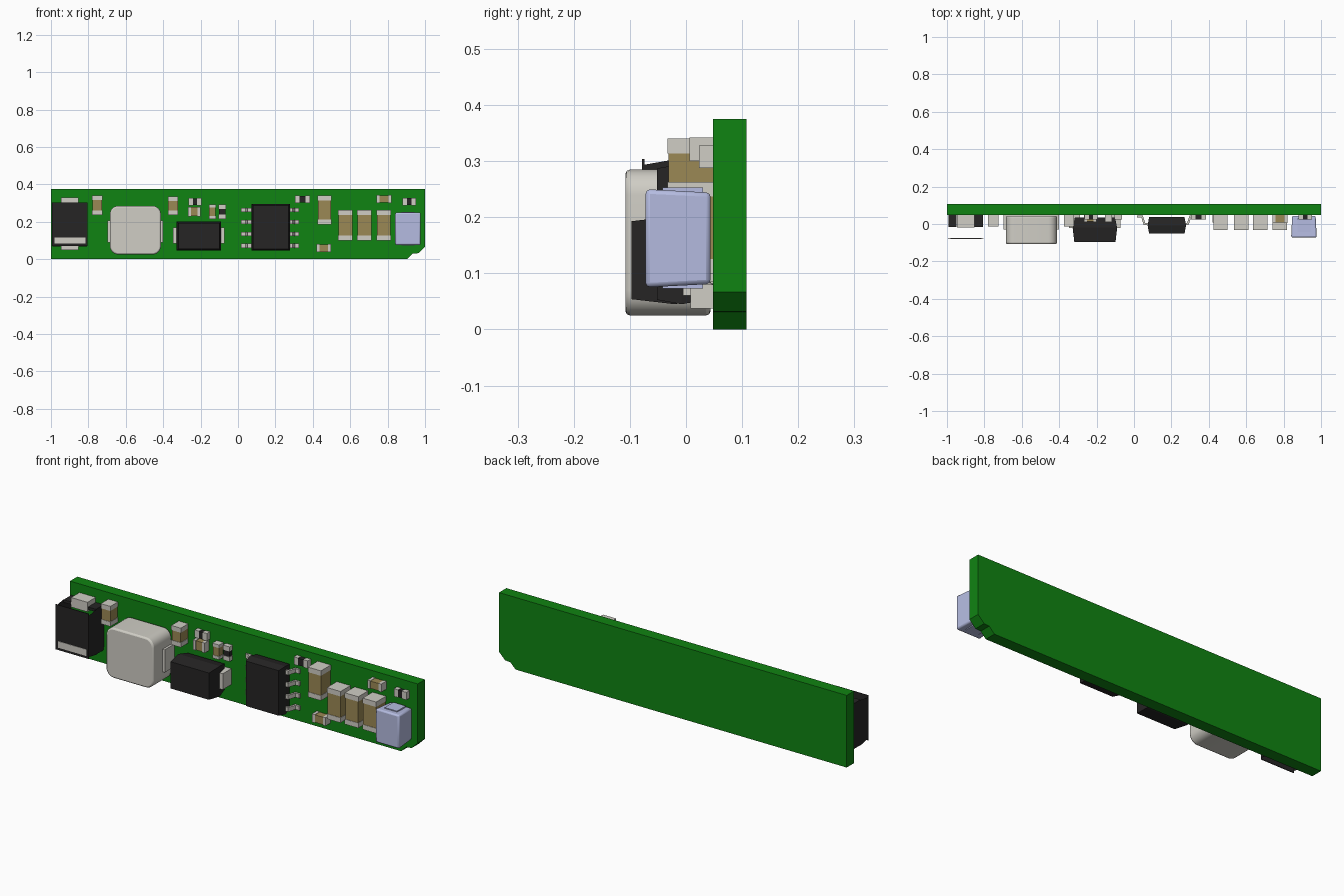
import bpy, bmesh

if "Cube" in bpy.data.objects:
    bpy.data.objects.remove(bpy.data.objects["Cube"], do_unlink=True)


def material(name, rgb):
    m = bpy.data.materials.new(name)
    m.use_nodes = True
    m.diffuse_color = (*rgb, 1)
    m.node_tree.nodes["Principled BSDF"].inputs["Base Color"].default_value = (*rgb, 1)
    return m


GREEN = material("board green", (0.005, 0.23, 0.006))
SILVER = material("metal grey", (0.63, 0.615, 0.56))
BLACK = material("plastic black", (0.019, 0.018, 0.018))
TAN = material("ceramic tan", (0.33, 0.25, 0.09))
LILAC = material("pale lilac", (0.46, 0.5, 0.75))
FACE = 0.048  # y of the board's component side


def finish(name, bm, mat):
    bmesh.ops.recalc_face_normals(bm, faces=bm.faces)
    me = bpy.data.meshes.new(name)
    bm.to_mesh(me)
    bm.free()
    me.materials.append(mat)
    ob = bpy.data.objects.new(name, me)
    bpy.context.collection.objects.link(ob)
    return ob


def loft(name, rings, mat, caps=True):
    """Skin a list of equal-length point rings."""
    bm = bmesh.new()
    loops = [[bm.verts.new(p) for p in r] for r in rings]
    n = len(loops[0])
    for a, b in zip(loops, loops[1:]):
        for i in range(n):
            j = (i + 1) % n
            bm.faces.new((a[i], a[j], b[j], b[i]))
    if caps:
        bm.faces.new(loops[0])
        bm.faces.new(loops[-1])
    return finish(name, bm, mat)


def rect(x0, x1, z0, z1, y, inset=0.0):
    x0, x1, z0, z1 = x0 + inset, x1 - inset, z0 + inset, z1 - inset
    return [(x0, y, z0), (x1, y, z0), (x1, y, z1), (x0, y, z1)]


def box(name, x0, x1, z0, z1, front, mat, back=FACE):
    return loft(name, [rect(x0, x1, z0, z1, y) for y in (front, back)], mat)


def soften(ob, width, segments):
    mod = ob.modifiers.new("rounding", "BEVEL")
    mod.width, mod.segments = width, segments
    bpy.context.view_layer.objects.active = ob
    ob.select_set(True)
    bpy.ops.object.shade_smooth_by_angle()
    ob.select_set(False)


def chip(name, x0, x1, z0, z1, front, end, mat):
    """Two-ended chip part, with metal ends along its longer side."""
    g = 0.002
    if x1 - x0 > z1 - z0:
        box(name + "_body", x0 + end, x1 - end, z0 + g, z1 - g, front + g, mat)
        spans = [(x0, x0 + end, z0, z1), (x1 - end, x1, z0, z1)]
    else:
        box(name + "_body", x0 + g, x1 - g, z0 + end, z1 - end, front + g, mat)
        spans = [(x0, x1, z0, z0 + end), (x0, x1, z1 - end, z1)]
    for i, s in enumerate(spans):
        box(f"{name}_end_{i + 1}", *s, front, SILVER)


# Board with a stepped lower corner
outline = [(-1, 0), (0.905, 0), (0.935, 0.03), (0.965, 0.032),
           (1, 0.067), (1, 0.375), (-1, 0.375)]
loft("circuit_board", [[(x, y, z) for x, z in outline] for y in (FACE, 0.108)], GREEN)

# Ceramic capacitors
small = [(-0.78, -0.725, 0.235, 0.34, -0.013), (-0.375, -0.32, 0.235, 0.335, -0.013)]
tall = [(0.425, 0.5, 0.185, 0.34, -0.033)]
tall += [(x, x + 0.078, 0.1, 0.263, -0.033) for x in (0.535, 0.637, 0.74)]
tiny = [(-0.268, -0.2, 0.228, 0.28, 0.012), (-0.156, -0.117, 0.215, 0.292, 0.012),
        (0.42, 0.498, 0.037, 0.08, 0.008), (0.74, 0.82, 0.3, 0.342, 0.006)]
for label, group, end in (("small", small, 0.024), ("tall", tall, 0.026), ("tiny", tiny, 0.016)):
    for i, c in enumerate(group):
        chip(f"{label}_capacitor_{i + 1}", *c, end, TAN)

# Chip resistors
for i, r in enumerate([(-0.265, -0.195, 0.288, 0.327), (-0.103, -0.065, 0.215, 0.292),
                       (0.305, 0.385, 0.3, 0.34), (0.88, 0.952, 0.288, 0.328)]):
    chip(f"resistor_{i + 1}", *r, 0.023, 0.024, BLACK)

# Inductor: rounded block with side contacts
bm = bmesh.new()
coil = [[bm.verts.new(p) for p in rect(-0.685, -0.412, 0.025, 0.285, y)] for y in (-0.108, 0.044)]
for i in range(4):
    j = (i + 1) % 4
    bm.faces.new((coil[0][i], coil[0][j], coil[1][j], coil[1][i]))
bm.faces.new(coil[0])
bm.faces.new(coil[1])
uprights = [e for e in bm.edges if abs(e.verts[0].co.y - e.verts[1].co.y) > 0.1]
bmesh.ops.bevel(bm, geom=uprights, offset=0.045, segments=6, profile=0.5, affect='EDGES')
soften(finish("inductor_body", bm, SILVER), 0.008, 2)
box("inductor_contacts", -0.697, -0.4, 0.09, 0.208, -0.03, SILVER)

# Left diode: open top and bottom, side walls, front plate and marker band
for side, x in (("right", -0.995), ("left", -0.805)):
    bm = bmesh.new()
    wall = [(FACE, 0.085), (-0.015, 0.068), (-0.078, 0.08), (-0.078, 0.293),
            (-0.015, 0.304), (FACE, 0.29)]
    bm.faces.new([bm.verts.new((x, y, z)) for y, z in wall])
    finish(f"left_diode_{side}_wall", bm, BLACK)
for end, z in (("lower", 0.068), ("upper", 0.29)):
    for side, x in (("right", -0.993), ("left", -0.852)):
        box(f"left_diode_{end}_{side}_shoulder", x, x + 0.045, z, z + 0.014, -0.015, BLACK)
    box(f"left_diode_{end}_contact", -0.946, -0.852, 0.05 if z < 0.2 else 0.28,
        0.095 if z < 0.2 else 0.33, -0.02, SILVER)
box("left_diode_front", -0.995, -0.805, 0.07, 0.304, -0.078, BLACK, -0.074)
box("left_diode_band", -0.98, -0.815, 0.083, 0.117, -0.08, SILVER, -0.077)

# Middle diode: faceted body on two contacts
diode = (-0.328, -0.09, 0.045, 0.202)
loft("middle_diode_body", [rect(*diode, y, k) for y, k in
                           ((-0.097, 0.009), (-0.02, 0), (0.035, 0.012))], BLACK)
for side, x in (("right", -0.347), ("left", -0.13)):
    box(f"middle_diode_{side}_contact", x, x + 0.058, 0.085, 0.168, -0.022, SILVER)

# Eight-lead chip with bent leads
loft("control_chip_body", [rect(0.073, 0.278, 0.045, 0.295, y, k) for y, k in
                           ((-0.052, 0.008), (-0.008, 0), (0.038, 0.008))], BLACK)
bend = [(0.155, 0.046), (0.125, 0.046), (0.112, 0.005), (0.09, 0.005),
        (0.09, -0.005), (0.12, -0.005), (0.133, 0.036), (0.155, 0.036)]
for side, s in (("right", -1), ("left", 1)):
    for i in range(4):
        z = 0.072 + 0.0635 * i
        loft(f"control_chip_{side}_lead_{i + 1}",
             [[(0.172 + s * x, y, w) for x, y in bend] for w in (z - 0.011, z + 0.011)], SILVER)

# Pale block at the left end, with a shallow pad on top and bottom
block = loft("pale_block", [rect(0.84, 0.977, 0.075, 0.25, y, k) for y, k in
                            ((-0.072, 0), (0.044, 0.006))], LILAC)
soften(block, 0.008, 2)
box("pale_block_pads", 0.873, 0.944, 0.073, 0.253, -0.042, LILAC, 0.03)
